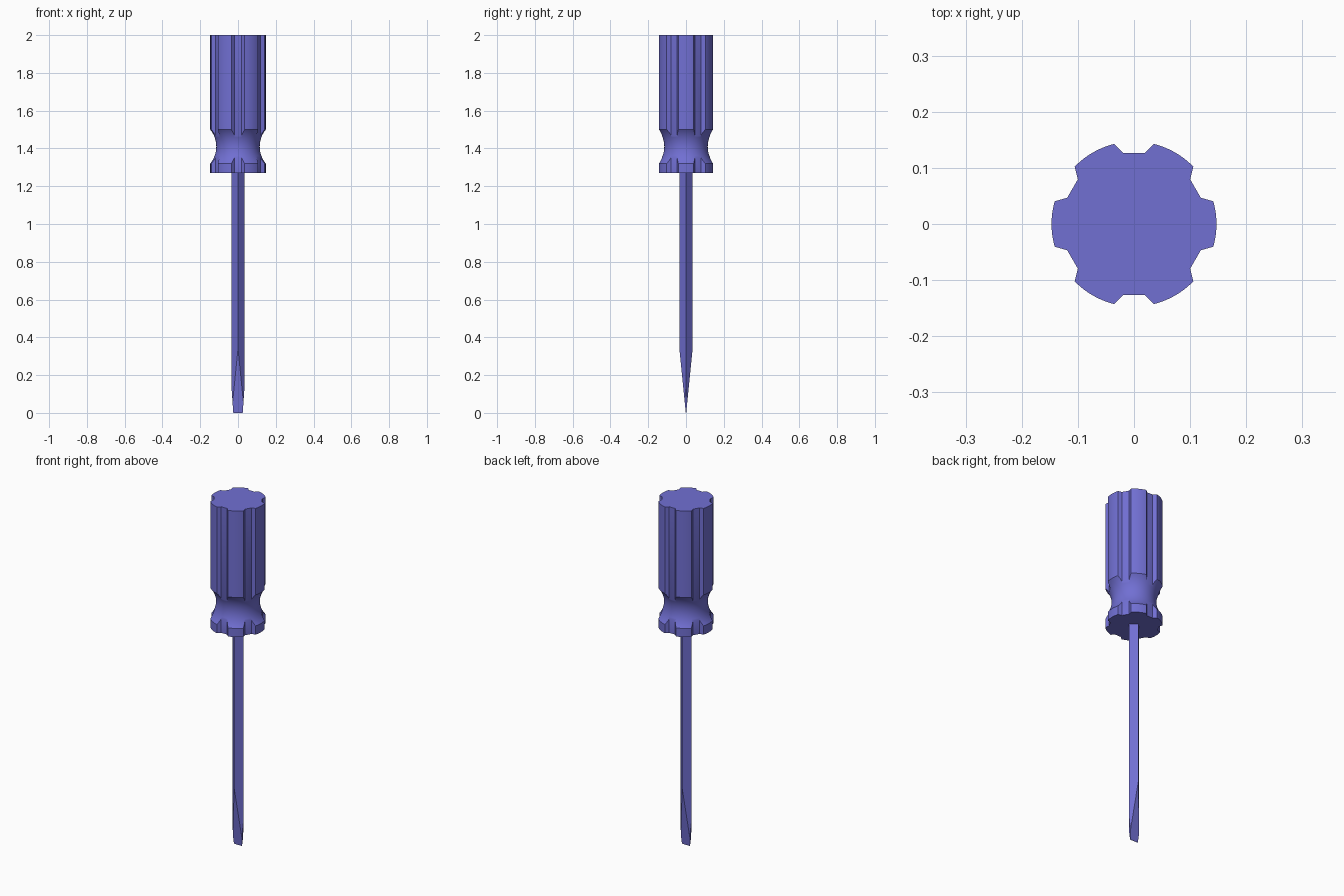
import bpy, bmesh, math
from mathutils import Vector

if "Cube" in bpy.data.objects:
    bpy.data.objects.remove(bpy.data.objects["Cube"], do_unlink=True)

# Single violet-blue material
violet = bpy.data.materials.new("violet_blue")
violet.use_nodes = True
COLOR = (0.165, 0.16, 0.65, 1)
violet.diffuse_color = COLOR
violet.node_tree.nodes["Principled BSDF"].inputs["Base Color"].default_value = COLOR


def make_object(name, bm):
    bmesh.ops.recalc_face_normals(bm, faces=bm.faces)
    mesh = bpy.data.meshes.new(name)
    bm.to_mesh(mesh)
    bm.free()
    obj = bpy.data.objects.new(name, mesh)
    bpy.context.collection.objects.link(obj)
    mesh.materials.append(violet)
    return obj


def activate(obj):
    bpy.ops.object.select_all(action='DESELECT')
    obj.select_set(True)
    bpy.context.view_layer.objects.active = obj


# Handle: extruded round section with six flat-bottomed grooves
R, FLOOR, HALF_FLOOR = 0.147, 0.1265, 0.019
HALF_GROOVE, STEPS = math.radians(14), 10
Z_BOTTOM, Z_TOP = 1.27, 2.0
section = []
for i in range(6):
    lobe = math.radians(60 * i)
    half = math.radians(30) - HALF_GROOVE
    for s in range(STEPS + 1):
        a = lobe - half + 2 * half * s / STEPS
        section.append((R * math.cos(a), R * math.sin(a)))
    g = lobe + math.radians(30)
    for side in (-1, 1):
        section.append((FLOOR * math.cos(g) - side * HALF_FLOOR * math.sin(g),
                        FLOOR * math.sin(g) + side * HALF_FLOOR * math.cos(g)))
bm = bmesh.new()
base = bm.faces.new([bm.verts.new((x, y, Z_BOTTOM)) for x, y in section])
ext = bmesh.ops.extrude_face_region(bm, geom=[base], use_keep_orig=True)
bmesh.ops.translate(bm, vec=(0, 0, Z_TOP - Z_BOTTOM),
                    verts=[v for v in ext["geom"] if isinstance(v, bmesh.types.BMVert)])
handle = make_object("handle", bm)

# Rounded neck cut out of the handle with a ring
bpy.ops.mesh.primitive_torus_add(major_segments=96, minor_segments=72,
                                 major_radius=0.257, minor_radius=0.142,
                                 location=(0, 0, 1.41))
cutter = bpy.context.object
cutter.name = "neck_cutter"
cutter.hide_render = True
cutter.data.materials.append(violet)
neck = handle.modifiers.new("neck", 'BOOLEAN')
neck.operation, neck.solver, neck.object = 'DIFFERENCE', 'EXACT', cutter
activate(handle)
bpy.ops.object.modifier_apply(modifier=neck.name)
bpy.data.objects.remove(cutter, do_unlink=True)
activate(handle)
bpy.ops.object.shade_smooth_by_angle(angle=math.radians(25))

# Shaft: square bar set on its corner, ground to a flat blade
SHAFT_R, SHAFT_TOP = 0.035, 1.29
bm = bmesh.new()
bar = [bm.verts.new((SHAFT_R * math.cos(a), SHAFT_R * math.sin(a), 0))
       for a in (math.pi / 2 * k for k in range(4))]
ext = bmesh.ops.extrude_face_region(bm, geom=[bm.faces.new(bar)], use_keep_orig=True)
bmesh.ops.translate(bm, vec=(0, 0, SHAFT_TOP),
                    verts=[v for v in ext["geom"] if isinstance(v, bmesh.types.BMVert)])


def grind(point, normal):
    geom = bm.verts[:] + bm.edges[:] + bm.faces[:]
    bmesh.ops.bisect_plane(bm, geom=geom, plane_co=point, plane_no=Vector(normal).normalized(),
                           clear_outer=True, dist=1e-6)
    bmesh.ops.holes_fill(bm, edges=[e for e in bm.edges if e.is_boundary], sides=0)


for s in (-1, 1):
    grind((0, s * 0.001, 0), (0, s * 0.34, -0.034))      # wedge faces
    grind((s * 0.025, 0, 0), (s * 0.13, 0, -0.009))      # narrowed blade sides
make_object("shaft", bm)
